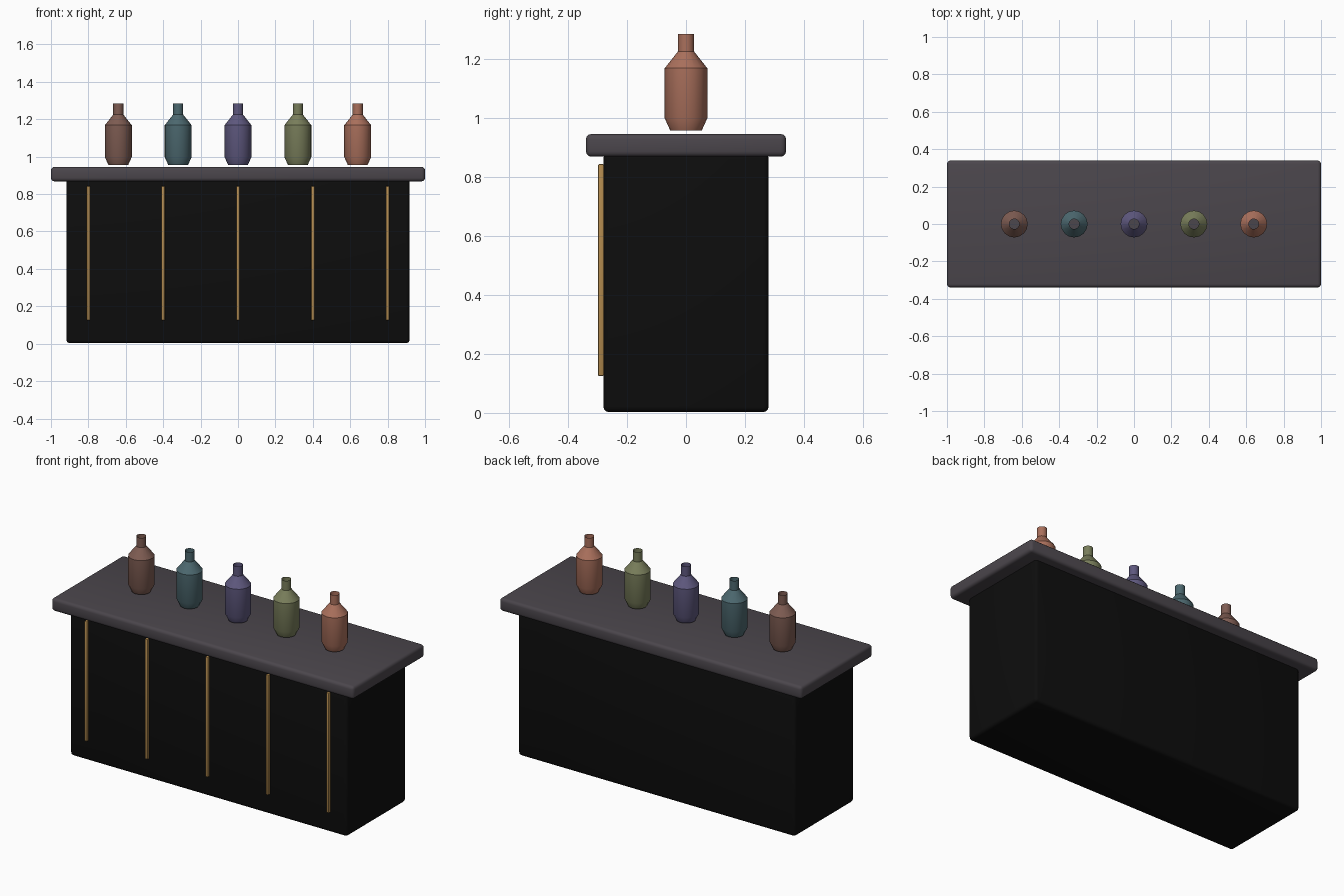
import bpy, bmesh, math

if "Cube" in bpy.data.objects:
    bpy.data.objects.remove(bpy.data.objects["Cube"])


def material(name, rgb):
    """Flat colour given as sRGB 0-255, stored as linear values."""
    m = bpy.data.materials.new(name)
    lin = [(c / 255 / 12.92) if c <= 10 else ((c / 255 + 0.055) / 1.055) ** 2.4 for c in rgb]
    m.diffuse_color = (*lin, 1)
    m.use_nodes = True
    m.node_tree.nodes["Principled BSDF"].inputs["Base Color"].default_value = m.diffuse_color
    return m


def finish(name, bm, mat):
    me = bpy.data.meshes.new(name)
    bm.to_mesh(me)
    bm.free()
    me.materials.append(mat)
    ob = bpy.data.objects.new(name, me)
    bpy.context.collection.objects.link(ob)
    bpy.context.view_layer.objects.active = ob
    ob.select_set(True)
    bpy.ops.object.shade_smooth_by_angle(angle=math.radians(35))
    ob.select_set(False)
    return ob


def box(name, lo, hi, bevel, mat, segments=3):
    """Rounded box between two corners."""
    bm = bmesh.new()
    bmesh.ops.create_cube(bm, size=1)
    for v in bm.verts:
        v.co = [(a + b) / 2 + c * (b - a) for a, b, c in zip(lo, hi, v.co)]
    bmesh.ops.bevel(bm, geom=bm.edges[:], offset=bevel, segments=segments,
                    profile=0.5, affect='EDGES')
    return finish(name, bm, mat)


def lathe(name, profile, x, mat, sides=16):
    """Open shell turned about a vertical axis at x."""
    bm = bmesh.new()
    rings = [[bm.verts.new((x + r * math.cos(2 * math.pi * i / sides),
                            r * math.sin(2 * math.pi * i / sides), z))
              for i in range(sides)] for r, z in profile]
    for a, b in zip(rings, rings[1:]):
        for i in range(sides):
            j = (i + 1) % sides
            bm.faces.new((a[i], a[j], b[j], b[i]))
    return finish(name, bm, mat)


black = material("black panel", (13, 13, 13))
stone = material("grey counter", (75, 70, 76))
brass = material("brass", (178, 138, 78))

# Cabinet and overhanging worktop
box("cabinet", (-0.917, -0.28, 0.003), (0.917, 0.28, 0.88), 0.018, black)
box("worktop", (-1, -0.339, 0.868), (1, 0.339, 0.945), 0.018, stone)

# Vertical trim strips on the front
for i in range(5):
    x = -0.8 + 0.4 * i
    box("trim_strip", (x - 0.009, -0.298, 0.125), (x + 0.009, -0.279, 0.843), 0.004, brass, 2)

# Row of open-necked bottles
bottle = [(0.053, 0.956), (0.072, 0.998), (0.072, 1.168), (0.027, 1.225), (0.027, 1.283)]
glass = [("brown glass", (126, 92, 82)), ("teal glass", (76, 104, 111)),
         ("violet glass", (94, 88, 126)), ("olive glass", (121, 126, 91)),
         ("terracotta glass", (170, 112, 92))]
for i, (name, rgb) in enumerate(glass):
    lathe("bottle", bottle, -0.64 + 0.32 * i, material(name, rgb))
